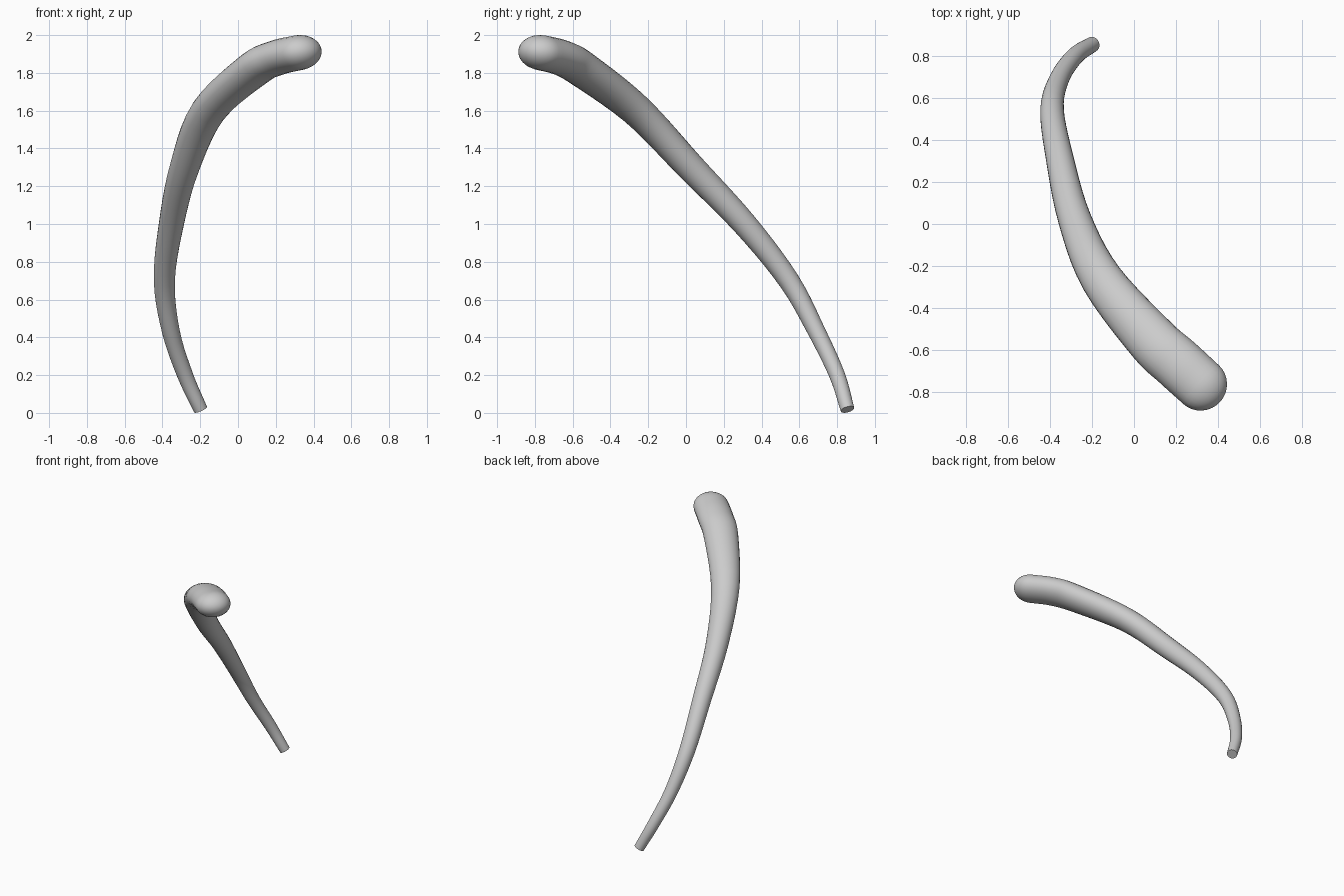
import bpy, bmesh, math
from mathutils import Vector

if "Cube" in bpy.data.objects:
    bpy.data.objects.remove(bpy.data.objects["Cube"])

# Spine stations: x, y, z, half width, half height
STATIONS = [
    (-0.198, 0.855, 0.018, 0.037, 0.037),
    (-0.280, 0.800, 0.200, 0.042, 0.042),
    (-0.355, 0.692, 0.430, 0.047, 0.047),
    (-0.390, 0.545, 0.700, 0.056, 0.056),
    (-0.353, 0.310, 1.000, 0.066, 0.066),
    (-0.283, 0.025, 1.300, 0.079, 0.076),
    (-0.155, -0.260, 1.600, 0.100, 0.084),
    (0.085, -0.550, 1.820, 0.122, 0.092),
    (0.205, -0.660, 1.880, 0.126, 0.093),
    (0.320, -0.765, 1.907, 0.125, 0.093),
]
SIDES, STEPS, CAP_RINGS = 24, 5, 8


def catmull(p0, p1, p2, p3, t):
    return 0.5 * (2 * p1 + (p2 - p0) * t + (2 * p0 - 5 * p1 + 4 * p2 - p3) * t * t
                  + (3 * p1 - p0 - 3 * p2 + p3) * t ** 3)


def smooth_spine():
    pts = [Vector(s[:3]) for s in STATIONS]
    rad = [Vector((s[3], s[4], 0)) for s in STATIONS]
    ext = lambda a: [2 * a[0] - a[1]] + a + [2 * a[-1] - a[-2]]
    P, R, out = ext(pts), ext(rad), []
    for i in range(len(pts) - 1):
        for k in range(STEPS):
            t = k / STEPS
            out.append((catmull(*P[i:i + 4], t), catmull(*R[i:i + 4], t)))
    return out + [(pts[-1], rad[-1])]


def ring(bm, c, tangent, w, h):
    side = tangent.cross(Vector((0, 0, 1))).normalized()
    up = side.cross(tangent).normalized()
    angles = [2 * math.pi * j / SIDES for j in range(SIDES)]
    return [bm.verts.new(c + side * w * math.cos(a) + up * h * math.sin(a)) for a in angles]


bm = bmesh.new()
spine = smooth_spine()
rings = []

# Tapered curved shaft
for i, (c, r) in enumerate(spine):
    a, b = spine[max(i - 1, 0)][0], spine[min(i + 1, len(spine) - 1)][0]
    tangent = (b - a).normalized()
    rings.append(ring(bm, c, tangent, r.x, r.y))

# Rounded head
c, r = spine[-1]
for k in range(1, CAP_RINGS):
    a = math.pi / 2 * k / CAP_RINGS
    rings.append(ring(bm, c + tangent * 0.122 * math.sin(a), tangent,
                      r.x * math.cos(a), r.y * math.cos(a)))
tip = bm.verts.new(c + tangent * 0.122)

for lo, hi in zip(rings, rings[1:]):
    for j in range(SIDES):
        k = (j + 1) % SIDES
        bm.faces.new((lo[j], lo[k], hi[k], hi[j]))
for j in range(SIDES):
    bm.faces.new((rings[-1][j], rings[-1][(j + 1) % SIDES], tip))

# Flat foot
bm.faces.new(rings[0][::-1])
bmesh.ops.recalc_face_normals(bm, faces=bm.faces)

mesh = bpy.data.meshes.new("curved_horn")
bm.to_mesh(mesh)
bm.free()
horn = bpy.data.objects.new("curved_horn", mesh)
bpy.context.collection.objects.link(horn)
bpy.context.view_layer.objects.active = horn
horn.select_set(True)
bpy.ops.object.shade_smooth_by_angle(angle=math.radians(40))
